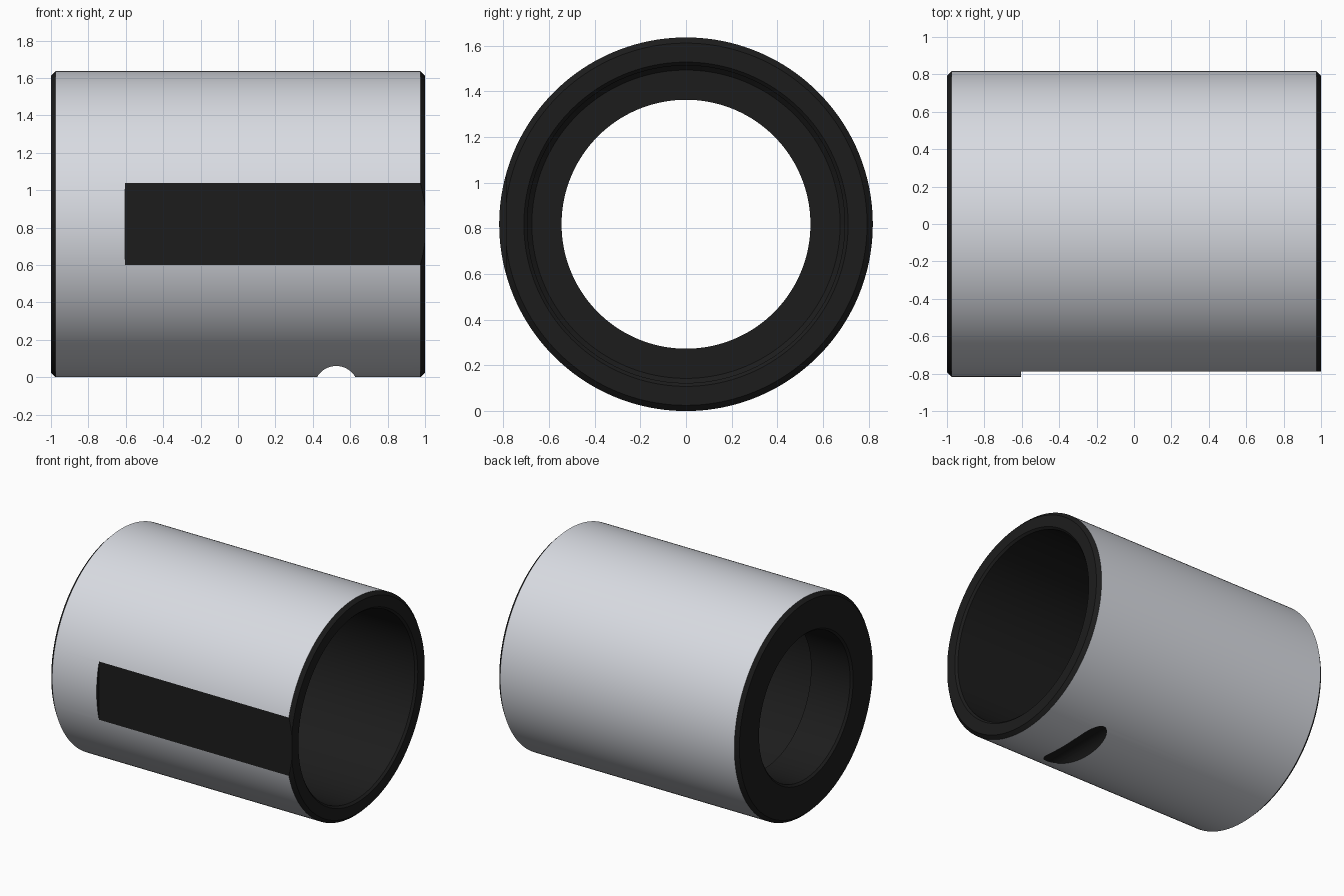
import bpy, bmesh, math
from mathutils import Matrix, Vector

if "Cube" in bpy.data.objects:
    bpy.data.objects.remove(bpy.data.objects["Cube"])

R = 0.818
SEGS = 160

# closed half-section of the sleeve: (x, radius)
PROFILE = [(-1, 0.56), (-1, R - 0.025), (-0.975, R), (0.975, R), (1, R - 0.025),
           (1, 0.71), (0.985, 0.695), (-0.64, 0.695), (-0.66, 0.675),
           (-0.66, 0.545), (-0.985, 0.545)]


def finish(name, bm):
    bmesh.ops.recalc_face_normals(bm, faces=bm.faces)
    mesh = bpy.data.meshes.new(name)
    bm.to_mesh(mesh)
    bm.free()
    ob = bpy.data.objects.new(name, mesh)
    bpy.context.collection.objects.link(ob)
    return ob


def material(name, color):
    mat = bpy.data.materials.new(name)
    mat.diffuse_color = (*color, 1)
    mat.use_nodes = True
    mat.node_tree.nodes["Principled BSDF"].inputs["Base Color"].default_value = mat.diffuse_color
    return mat


# sleeve turned around the x axis
bm = bmesh.new()
rings = []
for i in range(SEGS):
    a = 2 * math.pi * i / SEGS
    rings.append([bm.verts.new((x, r * math.cos(a), R + r * math.sin(a))) for x, r in PROFILE])
n = len(PROFILE)
for i in range(SEGS):
    p, q = rings[i], rings[(i + 1) % SEGS]
    for j in range(n):
        k = (j + 1) % n
        bm.faces.new((p[j], p[k], q[k], q[j]))
sleeve = finish("sleeve", bm)

# cutter for the flat on the front
bm = bmesh.new()
bmesh.ops.create_cube(bm, size=1, matrix=Matrix.Translation((0.4475, -0.988, R))
                      @ Matrix.Diagonal((2.105, 0.4, 0.8, 1)))
flat_cutter = finish("flat_cutter", bm)

# cutter for the cross notch underneath
bm = bmesh.new()
bmesh.ops.create_cone(bm, cap_ends=True, segments=64, radius1=0.118, radius2=0.118, depth=2,
                      matrix=Matrix.Translation((0.525, 0, -0.058))
                      @ Matrix.Rotation(math.pi / 2, 4, 'X'))
notch_cutter = finish("notch_cutter", bm)

bpy.context.view_layer.objects.active = sleeve
sleeve.select_set(True)
for cutter in (flat_cutter, notch_cutter):
    mod = sleeve.modifiers.new(cutter.name, 'BOOLEAN')
    mod.operation = 'DIFFERENCE'
    mod.solver = 'EXACT'
    mod.object = cutter
    bpy.ops.object.modifier_apply(modifier=mod.name)
    bpy.data.objects.remove(cutter)

# light outer skin, near-black bore, ends and cuts
mesh = sleeve.data
mesh.materials.clear()
mesh.materials.append(material("light_steel", (0.69, 0.71, 0.76)))
mesh.materials.append(material("black", (0.012, 0.012, 0.012)))
for f in mesh.polygons:
    c = sum((mesh.vertices[v].co for v in f.vertices), Vector()) / len(f.vertices)
    radial = Vector((0, c.y, c.z - R))
    outer = radial.length > R - 0.004 and f.normal.dot(radial.normalized()) > 0.99
    f.material_index = 0 if outer else 1

bpy.ops.object.shade_smooth_by_angle(angle=math.radians(10))
